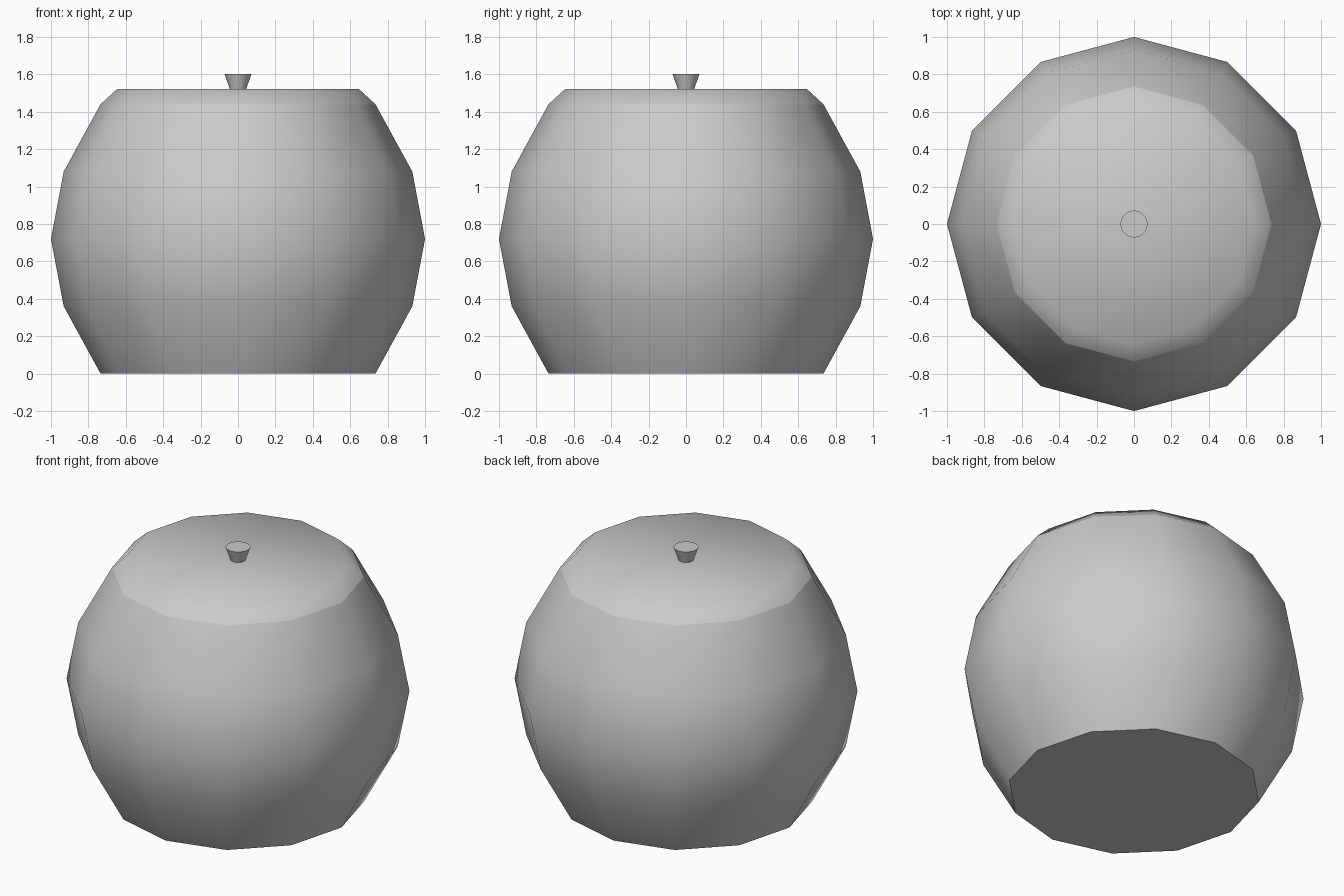
import bpy, bmesh, math

if "Cube" in bpy.data.objects:
    bpy.data.objects.remove(bpy.data.objects["Cube"])


def lathe(name, profile, sides, cap_bottom=False, smooth_angle=50):
    """Turn (radius, z) points into a solid of revolution; radius 0 makes a centre point."""
    bm = bmesh.new()
    rings = []
    for r, z in profile:
        if r == 0:
            rings.append([bm.verts.new((0, 0, z))] * sides)
        else:
            rings.append([bm.verts.new((r * math.cos(2 * math.pi * i / sides),
                                        r * math.sin(2 * math.pi * i / sides), z))
                          for i in range(sides)])
    for low, high in zip(rings, rings[1:]):
        for i in range(sides):
            j = (i + 1) % sides
            quad = [low[i], low[j], high[j], high[i]]
            bm.faces.new(list(dict.fromkeys(quad)))
    if cap_bottom:
        bm.faces.new(rings[0][::-1])
    mesh = bpy.data.meshes.new(name)
    bm.to_mesh(mesh)
    bm.free()
    obj = bpy.data.objects.new(name, mesh)
    bpy.context.collection.objects.link(obj)
    bpy.ops.object.select_all(action='DESELECT')
    obj.select_set(True)
    bpy.context.view_layer.objects.active = obj
    bpy.ops.object.shade_smooth_by_angle(angle=math.radians(smooth_angle))
    return obj


# Round twelve-sided jar body with a flat base
lathe("jar_body", [(0.735, 0), (0.932, 0.36), (1.0, 0.72), (0.932, 1.08), (0.735, 1.44)],
      12, cap_bottom=True)

# Bevelled lid resting on the rim
lathe("lid", [(0.735, 1.44), (0.645, 1.523), (0, 1.523)], 12)

# Small flared knob
lathe("lid_knob", [(0.042, 1.515), (0.072, 1.603), (0, 1.603)], 32, cap_bottom=True)
